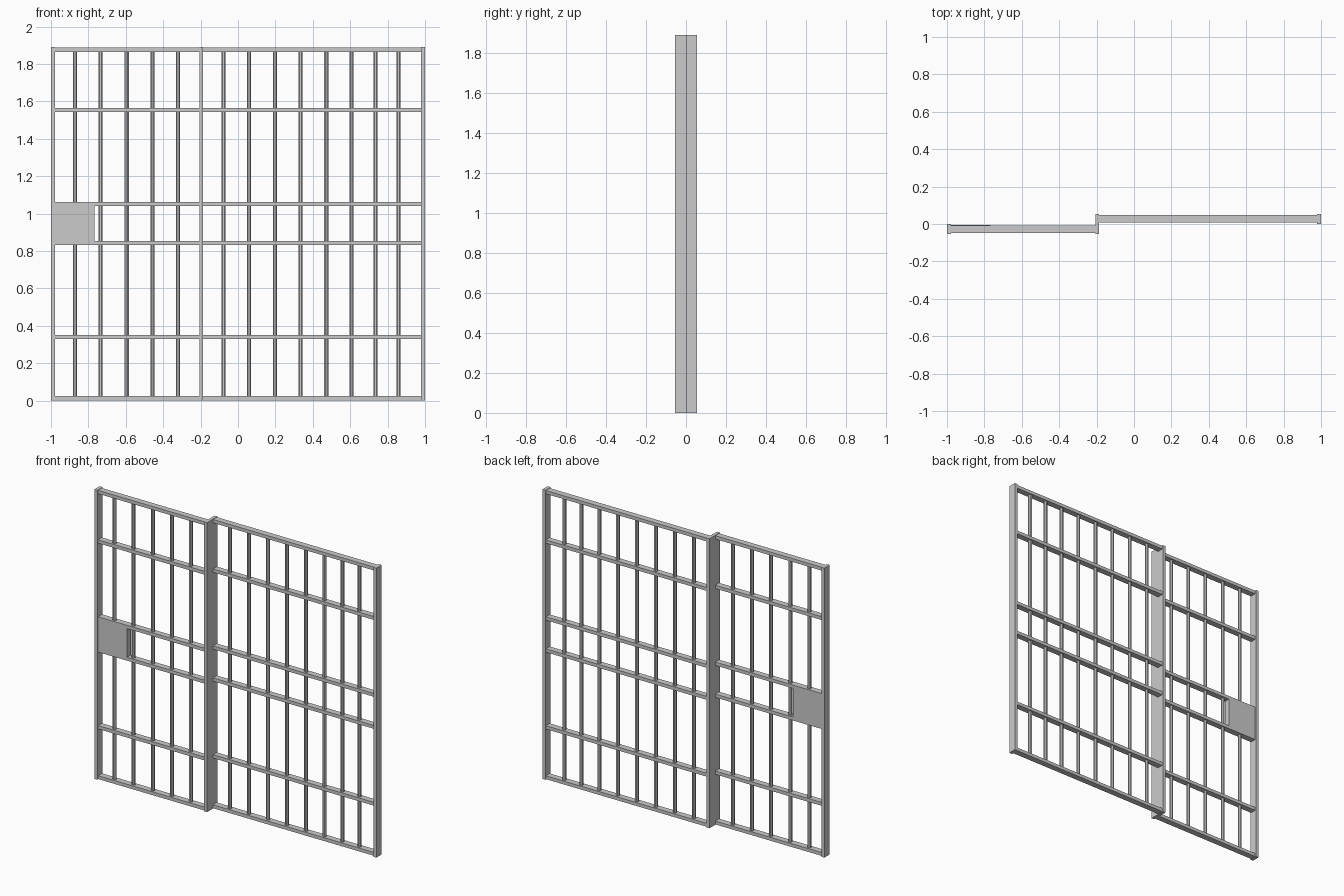
import bpy
import math

if "Cube" in bpy.data.objects:
    bpy.data.objects.remove(bpy.data.objects["Cube"])

H = 1.89


def box(name, x0, x1, y0, y1, z0, z1):
    bpy.ops.mesh.primitive_cube_add(
        size=1, location=((x0 + x1) / 2, (y0 + y1) / 2, (z0 + z1) / 2))
    ob = bpy.context.object
    ob.name = name
    ob.scale = (x1 - x0, y1 - y0, z1 - z0)
    bpy.ops.object.transform_apply(location=False, rotation=False, scale=True)
    return ob


def bar(name, x, y):
    bpy.ops.mesh.primitive_cylinder_add(
        vertices=8, radius=0.012, depth=H - 0.03, location=(x, y, H / 2),
        rotation=(0, 0, math.pi / 8))
    bpy.context.object.name = name


# Upright posts: outer ones half depth, the shared one full depth
box("left_post", -1.0, -0.978, -0.054, 0.0, 0, H)
box("middle_post", -0.207, -0.186, -0.054, 0.054, 0, H)
box("right_post", 0.978, 1.0, 0.0, 0.054, 0, H)

# Two offset panels: sliding door in front, fixed grille behind
rail_heights = [0.013, 0.34, 0.842, 1.051, 1.553, 1.876]
panels = [
    ("door", -0.979, -0.206, -0.027, [-0.872, -0.735, -0.595, -0.458, -0.321]),
    ("grille", -0.187, 0.979, 0.029,
     [-0.078, 0.059, 0.198, 0.334, 0.472, 0.606, 0.735, 0.858]),
]
for name, x0, x1, y, bars in panels:
    for z in rail_heights:
        box(name + "_rail", x0, x1, y - 0.02, y + 0.02, z - 0.011, z + 0.011)
    for x in bars:
        bar(name + "_bar", x, y)

# Lock housing between the middle door rails
box("lock_box", -0.979, -0.768, -0.0475, -0.0065, 0.831, 1.062)
